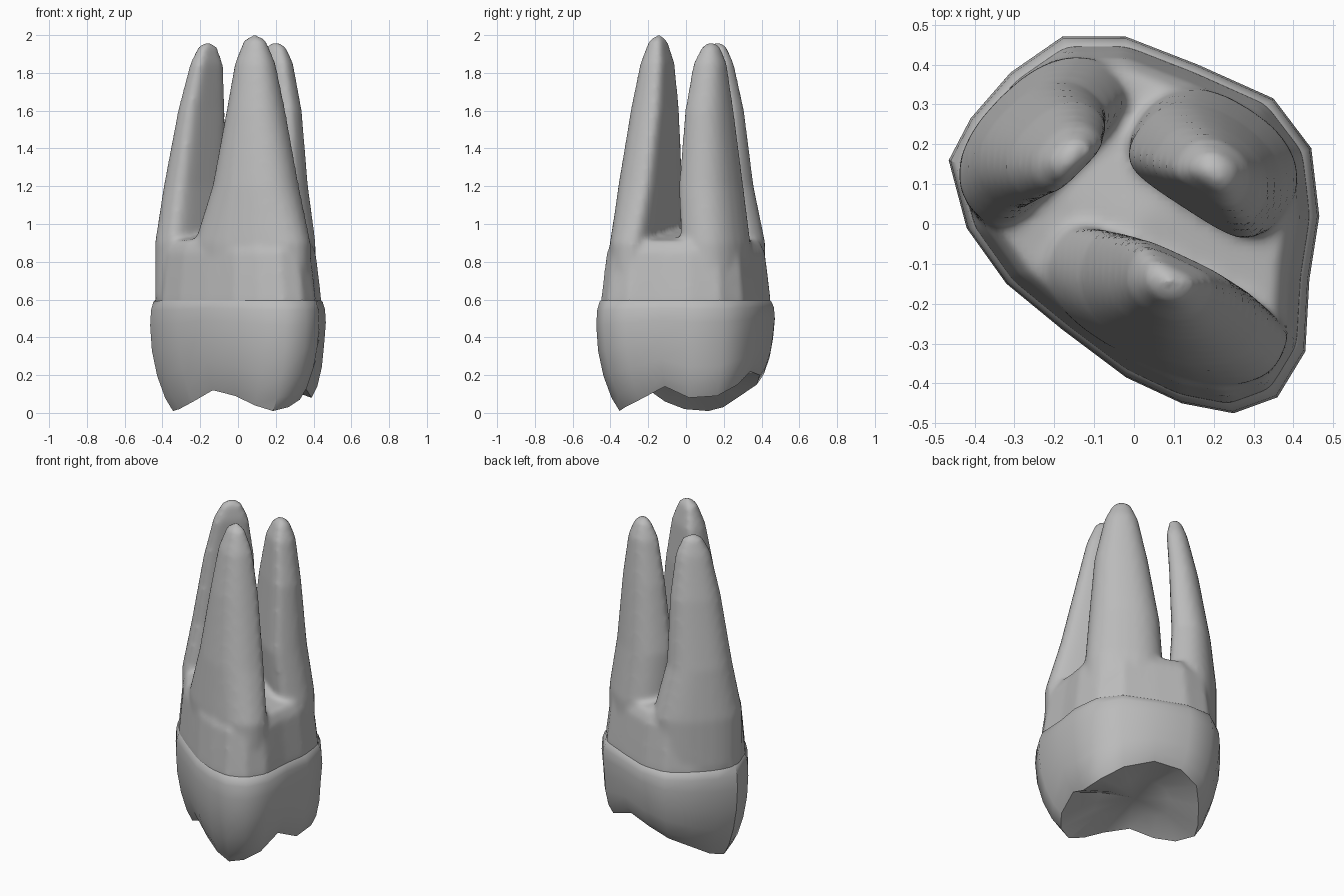
import bpy
import bmesh
from math import sin, cos, tau, radians, copysign
from mathutils import Vector

cube = bpy.data.objects.get("Cube")
if cube:
    bpy.data.objects.remove(cube)

grey = bpy.data.materials.new("plain grey")
grey.use_nodes = True
grey.diffuse_color = (0.5, 0.5, 0.5, 1)
grey.node_tree.nodes["Principled BSDF"].inputs["Base Color"].default_value = grey.diffuse_color

# Crown plan, widest contour: x, y and the height of the biting rim there
PLAN = [(-.465, .16, .01), (-.42, -.01, .02), (-.32, -.15, .06), (-.18, -.265, .12),
        (-.02, -.385, .09), (.12, -.45, .04), (.25, -.475, .01), (.36, -.435, .03),
        (.43, -.32, .07), (.44, -.14, .14), (.465, .02, .08), (.445, .19, .09),
        (.35, .315, .15), (.16, .4, .22), (-.02, .47, .2), (-.18, .47, .15),
        (-.31, .38, .09), (-.41, .265, .03)]


def plan_ring(scale, height):
    """Scaled copy of the crown plan; height is a function of the rim height."""
    return [Vector((x * scale, y * scale, height(rim))) for x, y, rim in PLAN]


def crown_ring(scale, t):
    """Ring between the rim (t = 0) and the neck (t = 1), fuller at the back right."""
    ring = []
    for x, y, rim in PLAN:
        s = scale + .2 * max(0, x + y) * max(0, 1 - 2 * t)
        ring.append(Vector((x * s, y * s, rim + t * (.59 - rim))))
    return ring


def root_ring(z, x, y, length, outer, inner, angle, sides=28):
    """Blade-like section: rounded outside, flat and slightly hollow inside."""
    ring = []
    for i in range(sides):
        a = tau * i / sides
        u = length * copysign(abs(cos(a)) ** .85, cos(a))
        if sin(a) > 0:
            v = outer * sin(a) ** .9
        else:
            v = -inner * abs(sin(a)) ** .6 * (1 - .2 * sin(a) ** 2)
        ring.append(Vector((x + u * cos(angle) - v * sin(angle),
                            y + u * sin(angle) + v * cos(angle), z)))
    return ring


def loft(bm, rings, bottom, top):
    """Skin a stack of rings and close each end onto a centre point."""
    loops = [[bm.verts.new(p) for p in ring] for ring in rings]
    count = len(loops[0])
    low, high = bm.verts.new(bottom), bm.verts.new(top)
    for i in range(count):
        j = (i + 1) % count
        for below, above in zip(loops, loops[1:]):
            bm.faces.new((below[i], below[j], above[j], above[i]))
        bm.faces.new((low, loops[0][j], loops[0][i]))
        bm.faces.new((high, loops[-1][i], loops[-1][j]))


def make_object(name, bm):
    bmesh.ops.recalc_face_normals(bm, faces=bm.faces)
    mesh = bpy.data.meshes.new(name)
    bm.to_mesh(mesh)
    bm.free()
    mesh.materials.append(grey)
    obj = bpy.data.objects.new(name, mesh)
    bpy.context.collection.objects.link(obj)
    return obj


# Crown: hollow biting surface, cusped rim, bulging wall, step at the neck
bm = bmesh.new()
rings = [plan_ring(.4, lambda rim: .12 + rim * .4)]
for scale, t in [(.74, 0), (.83, .12), (.92, .32), (.98, .55), (1, .78), (.99, .92), (.962, 1)]:
    rings.append(crown_ring(scale, t))
rings.append(plan_ring(.9, lambda rim: .61))
loft(bm, rings, (0, 0, .18), (0, 0, .61))
crown = make_object("crown", bm)
bpy.ops.object.select_all(action='DESELECT')
crown.select_set(True)
bpy.context.view_layer.objects.active = crown
bpy.ops.object.shade_smooth_by_angle(angle=radians(40))

# Root trunk, ending at the floor where the roots part
bm = bmesh.new()
trunk = [(.8, .3), (.95, .5), (.95, .6), (.92, .72), (.885, .85), (.82, .91)]
loft(bm, [plan_ring(s, lambda rim, z=z: z) for s, z in trunk], (0, 0, .3), (0, 0, .97))

# Three tapering roots: angle, tip, then sections of z, x, y, length, outer, inner
ROOTS = [
    (155, (.09, -.14, 2.01), [(.9, .078, -.192, .325, .165, .12), (1.2, .097, -.164, .237, .175, .1),
                              (1.6, .098, -.143, .157, .142, .085), (1.85, .093, -.137, .108, .1, .065),
                              (1.97, .09, -.142, .06, .05, .04)]),
    (-33, (.2, .13, 1.97), [(.9, .2, .15, .22, .165, .135), (1.2, .176, .123, .2, .16, .122),
                            (1.6, .19, .113, .15, .125, .088), (1.85, .195, .12, .095, .09, .068),
                            (1.94, .2, .13, .052, .045, .04)]),
    (45, (-.16, .165, 1.97), [(.9, -.22, .2, .25, .165, .115), (1.2, -.226, .191, .183, .135, .098),
                              (1.6, -.19, .18, .142, .1, .073), (1.85, -.165, .165, .097, .07, .057),
                              (1.94, -.16, .165, .053, .04, .036)]),
]
for degrees, tip, sections in ROOTS:
    base = (.6,) + sections[0][1:]
    rings = [root_ring(*section, radians(degrees)) for section in [base] + sections]
    loft(bm, rings, (base[1], base[2], .6), tip)
roots = make_object("roots", bm)

# Fuse trunk and roots into one soft skin
fuse = roots.modifiers.new("fuse", 'REMESH')
fuse.mode = 'VOXEL'
fuse.voxel_size = .016
fuse.use_smooth_shade = True
soften = roots.modifiers.new("soften", 'SMOOTH')
soften.factor = .5
soften.iterations = 8
